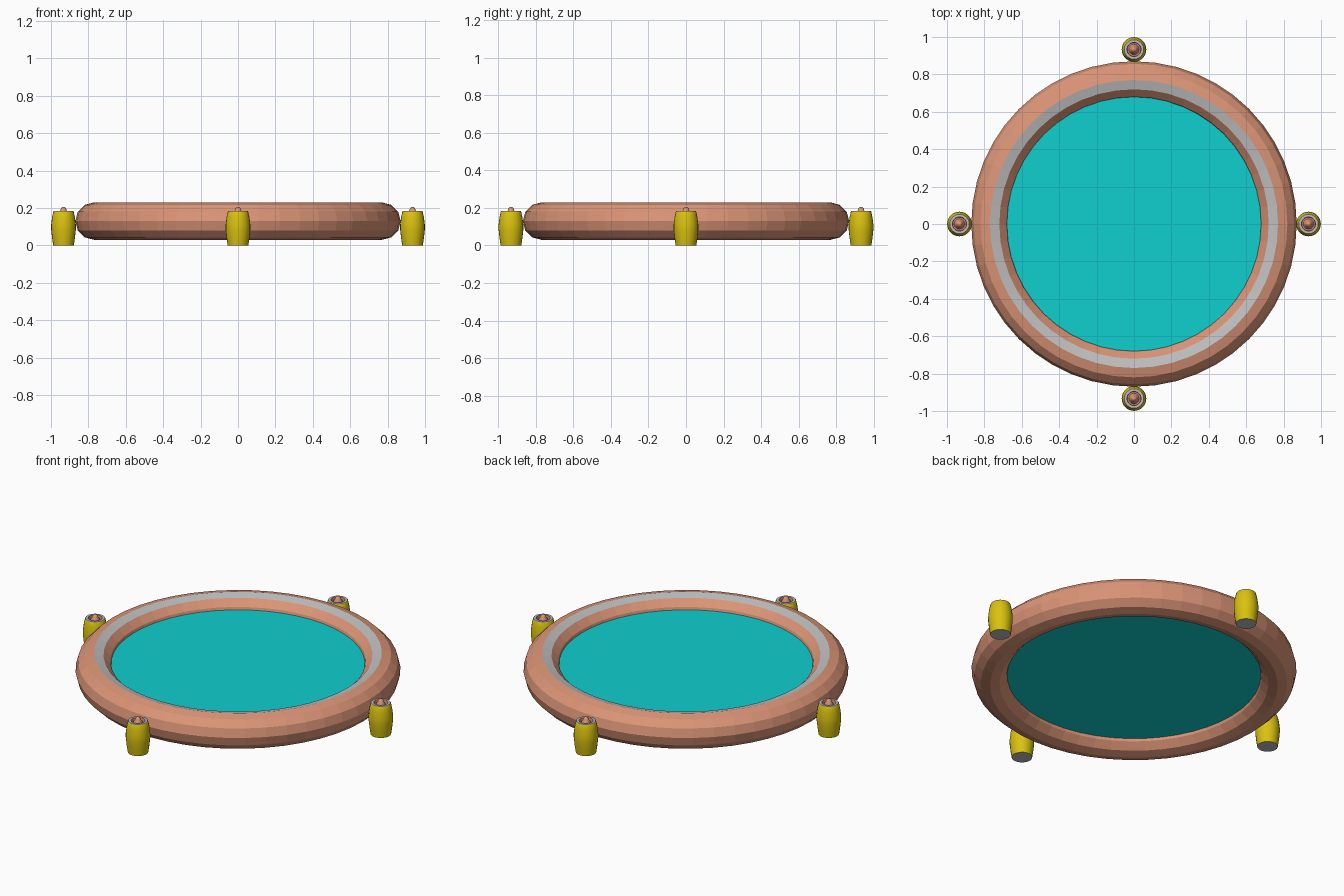
import bpy, math

if "Cube" in bpy.data.objects:
    bpy.data.objects.remove(bpy.data.objects["Cube"])


def material(name, rgb):
    m = bpy.data.materials.new(name)
    m.diffuse_color = (*rgb, 1)
    m.use_nodes = True
    m.node_tree.nodes["Principled BSDF"].inputs["Base Color"].default_value = m.diffuse_color
    return m


COPPER = material("copper", (0.71, 0.30, 0.185))
GREY = material("grey", (0.52, 0.52, 0.52))
YELLOW = material("yellow", (0.70, 0.54, 0.005))
CYAN = material("cyan", (0.005, 0.62, 0.62))


def lathe(name, profile, seg, mats, pick, loc=(0, 0, 0), closed=False):
    """Spin (radius, z) points about z; pick(i) gives the material of band i."""
    verts, rings = [], []
    for r, z in profile:
        n = 1 if r == 0 else seg
        rings.append(range(len(verts), len(verts) + n))
        verts += [(r * math.cos(math.tau * k / seg), r * math.sin(math.tau * k / seg), z)
                  for k in range(n)]
    faces, idx = [], []
    count = len(rings) if closed else len(rings) - 1
    for i in range(count):
        a, b = rings[i], rings[(i + 1) % len(rings)]
        for k in range(seg):
            j = (k + 1) % seg
            if len(a) == 1:
                f = (a[0], b[j], b[k])
            elif len(b) == 1:
                f = (a[k], a[j], b[0])
            else:
                f = (a[k], a[j], b[j], b[k])
            faces.append(f)
            idx.append(pick(i))
    me = bpy.data.meshes.new(name)
    me.from_pydata(verts, [], faces)
    for m in mats:
        me.materials.append(m)
    for p, i in zip(me.polygons, idx):
        p.material_index = i
    ob = bpy.data.objects.new(name, me)
    ob.location = loc
    bpy.context.collection.objects.link(ob)
    return ob


def smooth(ob):
    bpy.ops.object.select_all(action='DESELECT')
    ob.select_set(True)
    bpy.context.view_layer.objects.active = ob
    bpy.ops.object.shade_smooth_by_angle(angle=math.radians(35))


# Ring with a grey band on the inner side of its crest
ring = [(0.77 + 0.1 * math.cos(math.tau * i / 12), 0.13 + 0.1 * math.sin(math.tau * i / 12))
        for i in range(12)]
lathe("ring", ring, 48, [COPPER, GREY], lambda i: 1 if i == 3 else 0, closed=True)

# Thick central panel, its wall sunk in the ring
lathe("center_panel", [(0, 0.095), (0.68, 0.095), (0.68, 0.165), (0, 0.165)], 48,
      [CYAN], lambda i: 0)

# Four barrel-shaped thrusters: grey base, yellow shell, grey rim, copper core
barrel = [(0, 0), (0.055, 0), (0.061, 0.04), (0.066, 0.085), (0.066, 0.11), (0.061, 0.15),
          (0.054, 0.182), (0.052, 0.185), (0.038, 0.185), (0.036, 0.165), (0, 0.165)]
knob = [(0, 0.155), (0.03, 0.16), (0.024, 0.178), (0.017, 0.188), (0.014, 0.198),
        (0.008, 0.204), (0, 0.206)]
for k, side in enumerate(("right", "back", "left", "front")):
    a = k * math.pi / 2
    loc = (0.933 * math.cos(a), 0.933 * math.sin(a), 0)
    smooth(lathe(side + "_barrel", barrel, 24, [YELLOW, GREY, COPPER],
                 lambda i: 1 if i in (0, 6, 7) else (2 if i > 7 else 0), loc))
    smooth(lathe(side + "_knob", knob, 16, [COPPER], lambda i: 0, loc))
